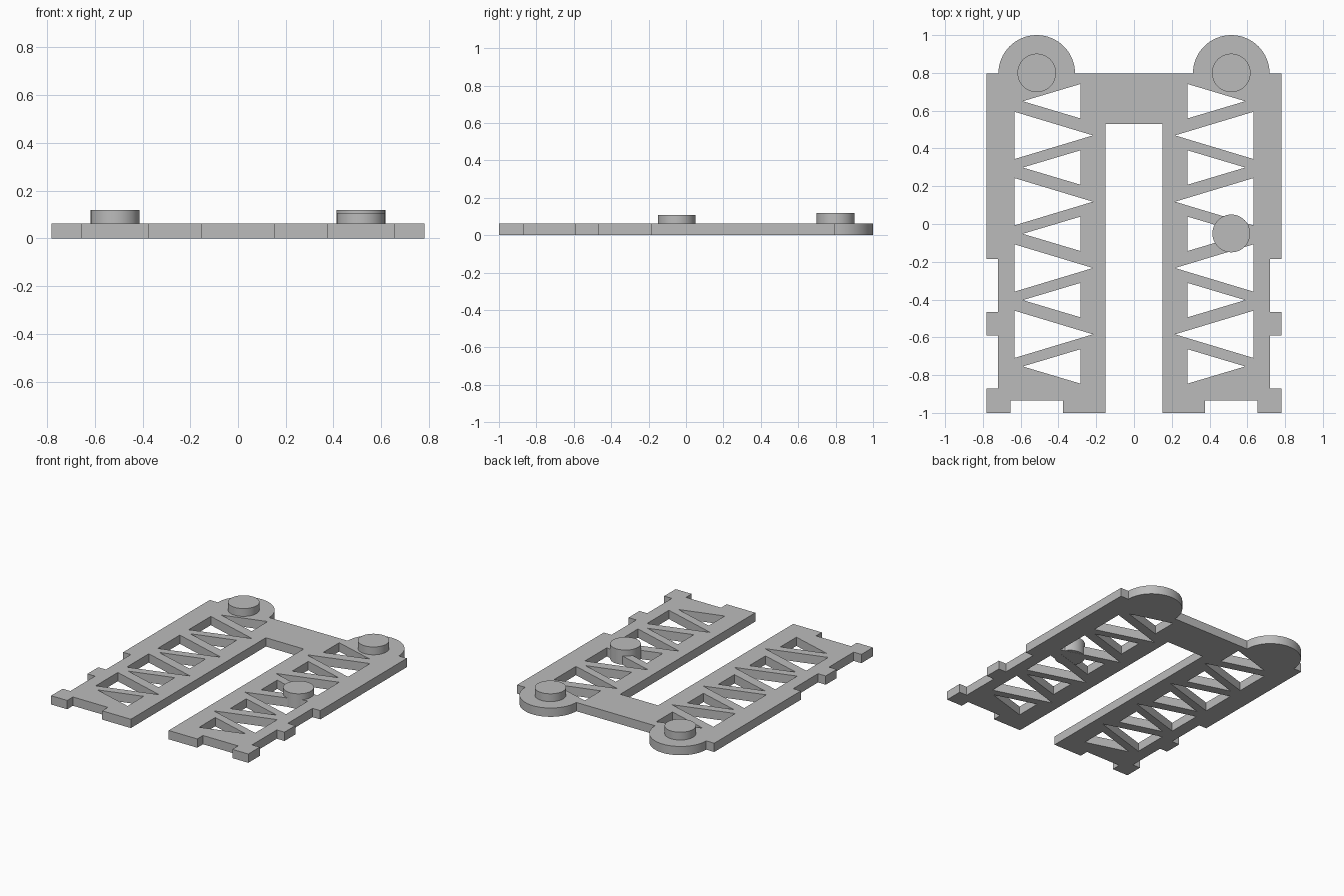
import bpy
from math import pi, cos, sin

cube = bpy.data.objects.get("Cube")
if cube:
    bpy.data.objects.remove(cube, do_unlink=True)

THICK = 0.063
EAR_X, EAR_Y, EAR_R = 0.515, 0.797, 0.203

grey = bpy.data.materials.new("plain grey")
grey.use_nodes = True
grey.diffuse_color = (0.5, 0.5, 0.5, 1)
grey.node_tree.nodes["Principled BSDF"].inputs["Base Color"].default_value = (0.5, 0.5, 0.5, 1)


def smooth(obj):
    bpy.ops.object.select_all(action='DESELECT')
    obj.select_set(True)
    bpy.context.view_layer.objects.active = obj
    bpy.ops.object.shade_smooth_by_angle(angle=pi / 6)


def mirrored(points):
    return [(-x, y) for x, y in reversed(points)]


def plate(name, loops, thickness):
    """Flat filled plate; loops after the first become holes."""
    curve = bpy.data.curves.new(name, 'CURVE')
    curve.dimensions = '2D'
    curve.fill_mode = 'BOTH'
    curve.extrude = thickness / 2
    for loop in loops:
        spline = curve.splines.new('POLY')
        spline.points.add(len(loop) - 1)
        for point, (x, y) in zip(spline.points, loop):
            point.co = (x, y, 0, 1)
        spline.use_cyclic_u = True
    source = bpy.data.objects.new(name + " curve", curve)
    bpy.context.collection.objects.link(source)
    bpy.context.view_layer.update()
    mesh = bpy.data.meshes.new_from_object(
        source.evaluated_get(bpy.context.evaluated_depsgraph_get()))
    bpy.data.objects.remove(source, do_unlink=True)
    for vert in mesh.vertices:
        vert.co.z += thickness / 2
    mesh.materials.clear()
    mesh.materials.append(grey)
    obj = bpy.data.objects.new(name, mesh)
    bpy.context.collection.objects.link(obj)
    smooth(obj)


def peg(name, x, y, radius, bottom, top):
    bpy.ops.mesh.primitive_cylinder_add(
        vertices=48, radius=radius, depth=top - bottom, location=(x, y, (top + bottom) / 2))
    obj = bpy.context.object
    obj.name = name
    obj.data.materials.append(grey)
    smooth(obj)


# Half outline: slot, front foot notch, side tabs, then rounded ear
OUT, IN = 0.782, 0.721
half = [(0.15, 0.53), (0.15, -1), (0.377, -1), (0.377, -0.935), (0.655, -0.935),
        (0.655, -1), (OUT, -1), (OUT, -0.87), (IN, -0.87), (IN, -0.59),
        (OUT, -0.59), (OUT, -0.466), (IN, -0.466), (IN, -0.185),
        (OUT, -0.185), (OUT, EAR_Y)]
half += [(EAR_X + EAR_R * cos(pi * i / 32), EAR_Y + EAR_R * sin(pi * i / 32)) for i in range(33)]

# Zigzag truss openings: inner-based and outer-based triangles alternate
PITCH = 0.351
holes = []
for i in range(5):
    y = 0.65 - PITCH * i
    holes.append([(0.284, y - 0.091), (0.589, y), (0.284, y + 0.091)])
for i in range(4):
    y = 0.469 - PITCH * i
    holes.append([(0.632, y - 0.125), (0.632, y + 0.125), (0.217, y)])
holes += [mirrored(h) for h in holes]

plate("truss_frame", [half + mirrored(half)] + holes, THICK)

# Round pegs on both ears and on the left leg
for side, sign in (("left", 1), ("right", -1)):
    peg(side + "_ear_peg", sign * EAR_X, 0.8, 0.102, THICK / 2, 0.119)
peg("left_leg_peg", EAR_X, -0.05, 0.1, 0.001, 0.107)
